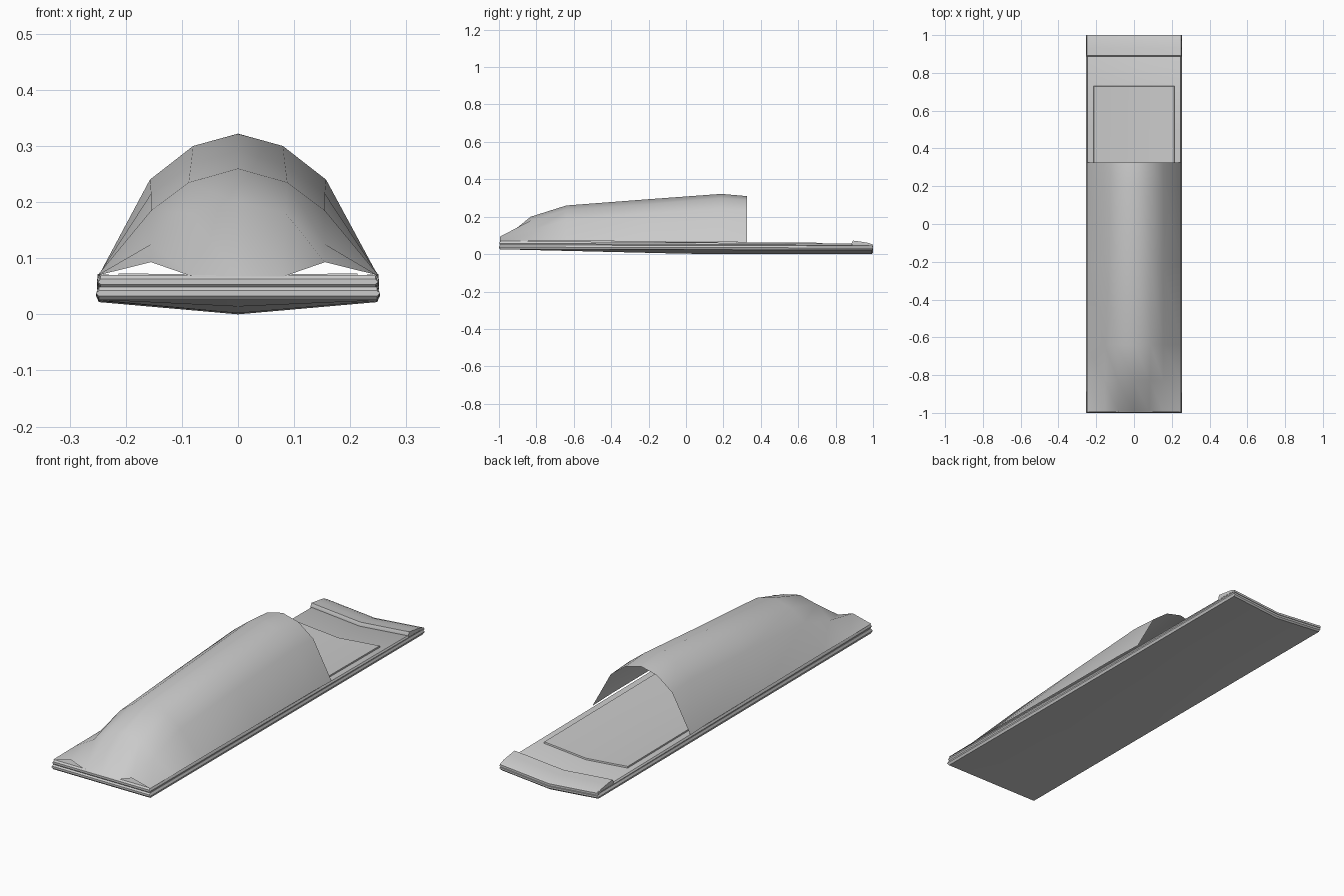
import bpy, bmesh

if "Cube" in bpy.data.objects:
    bpy.data.objects.remove(bpy.data.objects["Cube"])


def lerp(a, b, t):
    return a + (b - a) * t


def sag(x, y):
    # centre of the bed hangs lower toward the back end
    t = min(max((y + 1.0) / 1.0, 0), 1)
    return -0.022 * t * max(0, 1 - abs(x) / 0.25)


def tilt(y):
    # whole bed drops slightly toward the back
    return -0.006 * (y + 1) / 2


def loft(name, rows, closed):
    bm = bmesh.new()
    vs = [[bm.verts.new(p) for p in r] for r in rows]
    n = len(rows[0])
    for a, b in zip(vs, vs[1:]):
        for i in range(n if closed else n - 1):
            j = (i + 1) % n
            bm.faces.new((a[i], a[j], b[j], b[i]))
    if closed:
        bm.faces.new(vs[0])
        bm.faces.new(vs[-1])
    bmesh.ops.recalc_face_normals(bm, faces=bm.faces[:])
    me = bpy.data.meshes.new(name)
    bm.to_mesh(me)
    bm.free()
    ob = bpy.data.objects.new(name, me)
    bpy.context.collection.objects.link(ob)
    bpy.context.view_layer.objects.active = ob
    ob.select_set(True)
    bpy.ops.object.shade_smooth_by_angle(angle=0.7)
    ob.select_set(False)
    return ob


def ring(y, z0, z1, w, bulge):
    # padded cross-section that follows the sag and tilt
    zm = (z0 + z1) / 2
    pts = [(-w, z0), (0, z0), (w, z0), (w + bulge, zm),
           (w, z1), (0, z1), (-w, z1), (-w - bulge, zm)]
    return [(x, y, z + sag(x, y) + tilt(y)) for x, z in pts]


def pad(name, y0, y1, low, high, w, bulge=0.005):
    # low / high are (front, back) heights
    rows = []
    e = bulge * 1.4
    mids = [lerp(y0, y1, k / 4) for k in (1, 2, 3)]
    for y in [y0, y0 + e] + mids + [y1 - e, y1]:
        t = (y - y0) / (y1 - y0)
        a, b = lerp(*low, t), lerp(*high, t)
        if y in (y0, y1):
            q = (b - a) * 0.3
            a, b = a + q, b - q
        rows.append(ring(y, a, b, w, bulge))
    return loft(name, rows, True)


# two stacked bed layers and the thin mat
pad("lower_pad", -1, 1, (0.026, 0.028), (0.049, 0.050), 0.248)
pad("upper_pad", -0.998, 0.998, (0.046, 0.047), (0.070, 0.061), 0.245)
pad("inner_mat", -0.85, 0.73, (0.060, 0.055), (0.074, 0.069), 0.213, 0.001)

# wedge pillow at the back end
pillow = [(0.886, 0.058, 0.066), (0.892, 0.055, 0.078), (0.93, 0.055, 0.073),
          (0.975, 0.055, 0.066), (1.0, 0.046, 0.056)]
loft("pillow", [ring(y, a, b, 0.25, 0.001) for y, a, b in pillow], True)

# arched cover: y, then half section from the edge to the crown as (x, z)
cover = [
    (-0.995, [(0.248, 0.070), (0.155, 0.093), (0.080, 0.067), (0, 0.067)]),
    (-0.83, [(0.25, 0.070), (0.155, 0.125), (0.085, 0.180), (0, 0.200)]),
    (-0.64, [(0.25, 0.070), (0.155, 0.185), (0.088, 0.235), (0, 0.260)]),
    (-0.22, [(0.25, 0.068), (0.155, 0.215), (0.084, 0.266), (0, 0.292)]),
    (0.19, [(0.25, 0.066), (0.157, 0.240), (0.080, 0.300), (0, 0.322)]),
    (0.325, [(0.25, 0.062), (0.157, 0.232), (0.080, 0.290), (0, 0.310)]),
]
rows = []
for y, half in cover:
    right = [(x, y, z) for x, z in half]
    rows.append(right + [(-x, yy, z) for x, yy, z in right[-2::-1]])
cv = loft("cover", rows, False)
bpy.context.view_layer.objects.active = cv
cv.select_set(True)
bpy.ops.object.shade_smooth()
